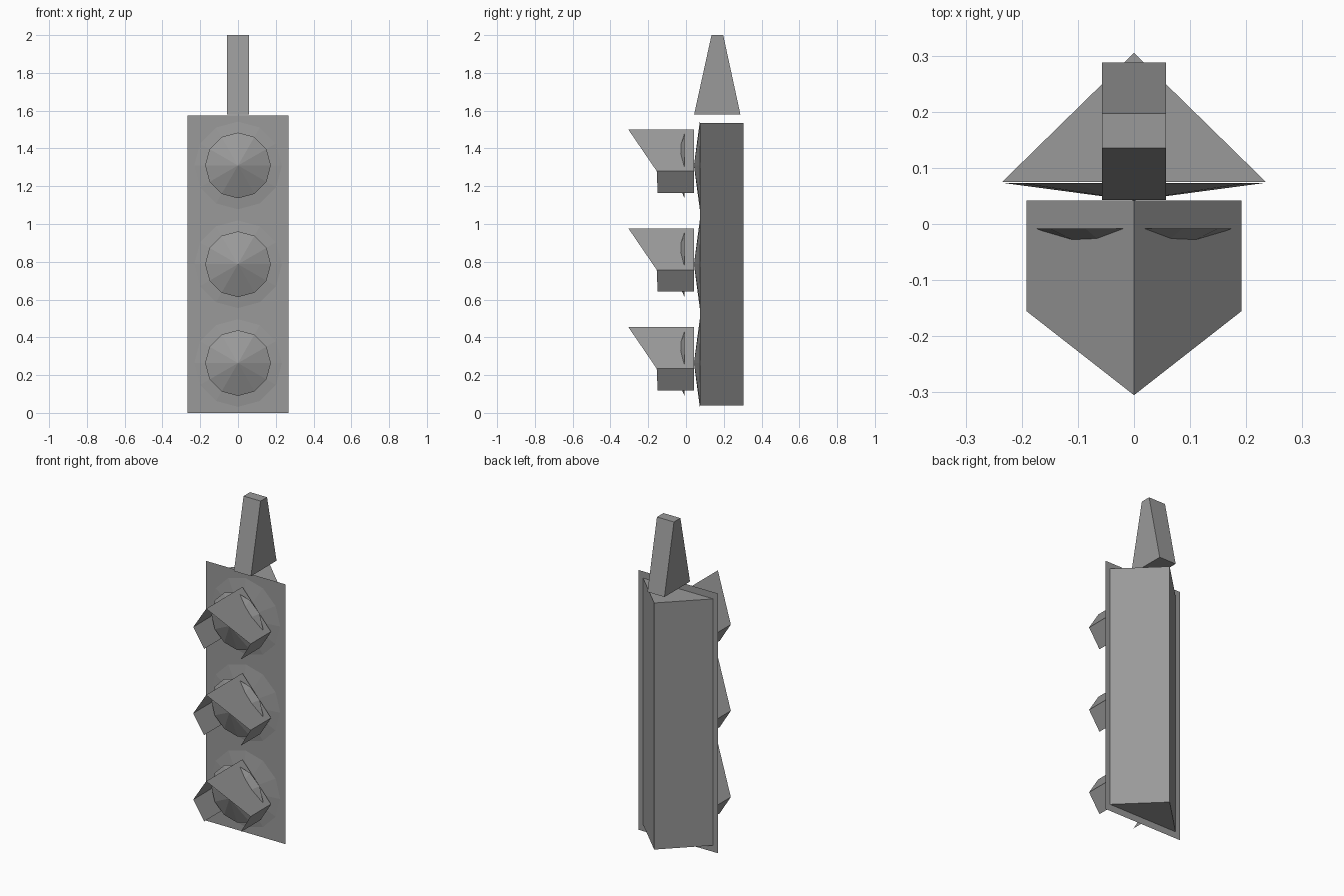
import bpy
import bmesh
from math import pi
from mathutils import Matrix

cube = bpy.data.objects.get("Cube")
if cube:
    bpy.data.objects.remove(cube, do_unlink=True)

# One flat grey for everything
grey = bpy.data.materials.new("mid_grey")
grey.use_nodes = True
colour = (0.32, 0.32, 0.32, 1)
grey.diffuse_color = colour
grey.node_tree.nodes["Principled BSDF"].inputs["Base Color"].default_value = colour


def finish(name, bm):
    mesh = bpy.data.meshes.new(name)
    bm.to_mesh(mesh)
    bm.free()
    mesh.materials.append(grey)
    obj = bpy.data.objects.new(name, mesh)
    bpy.context.collection.objects.link(obj)
    return obj


def loft(name, start, end, closed=True):
    """Join two matching outlines, capped when closed."""
    bm = bmesh.new()
    a = [bm.verts.new(p) for p in start]
    b = [bm.verts.new(p) for p in end]
    n = len(a)
    for i in range(n if closed else n - 1):
        j = (i + 1) % n
        bm.faces.new((a[i], a[j], b[j], b[i]))
    if closed:
        bm.faces.new(a[::-1])
        bm.faces.new(b)
        bmesh.ops.recalc_face_normals(bm, faces=bm.faces)
    return finish(name, bm)


def forward_cone(name, radius, base_y, tip_y, z):
    """Open twelve-sided cone with its tip towards the front."""
    bm = bmesh.new()
    depth = base_y - tip_y
    place = Matrix.Translation((0, base_y - depth / 2, z)) @ Matrix.Rotation(pi / 2, 4, "X")
    bmesh.ops.create_cone(bm, cap_ends=False, segments=12, radius1=radius,
                          radius2=0, depth=depth, matrix=place)
    bmesh.ops.remove_doubles(bm, verts=bm.verts, dist=0.0001)
    return finish(name, bm)


# Housing: triangular prism with its ridge at the back
triangle = [(-0.235, 0.075), (0.235, 0.075), (0, 0.305)]
loft("housing", [(x, y, 0.04) for x, y in triangle],
     [(x, y, 1.535) for x, y in triangle])

# Backing plate: thin sheet in front of the housing
bm = bmesh.new()
bm.faces.new([bm.verts.new((x, 0.073, z)) for x, z in
              [(-0.267, 0), (0.267, 0), (0.267, 1.575), (-0.267, 1.575)]])
finish("backing_plate", bm)


# Top bracket: tapering block
def rectangle(y0, y1, z):
    return [(-0.057, y0, z), (0.057, y0, z), (0.057, y1, z), (-0.057, y1, z)]


loft("top_bracket", rectangle(0.043, 0.288, 1.58), rectangle(0.135, 0.197, 2.0))

# Lamps: shallow reflector, lens and folded hood, repeated three times
half_hood = [(0.122, -0.15, -0.145), (0.192, -0.155, 0.03 - 0.06)]
ridge = (0, -0.305, 0.19)
hood = half_hood + [ridge] + [(-x, y, z) for x, y, z in reversed(half_hood)]
for label, z in (("lower", 0.264), ("middle", 0.787), ("upper", 1.31)):
    forward_cone(label + "_reflector", 0.232, 0.073, 0.042, z)
    forward_cone(label + "_lens", 0.174, -0.008, -0.082, z)
    loft(label + "_hood", [(x, y, z + dz) for x, y, dz in hood],
         [(x, 0.042, z + dz) for x, y, dz in hood], closed=False)
